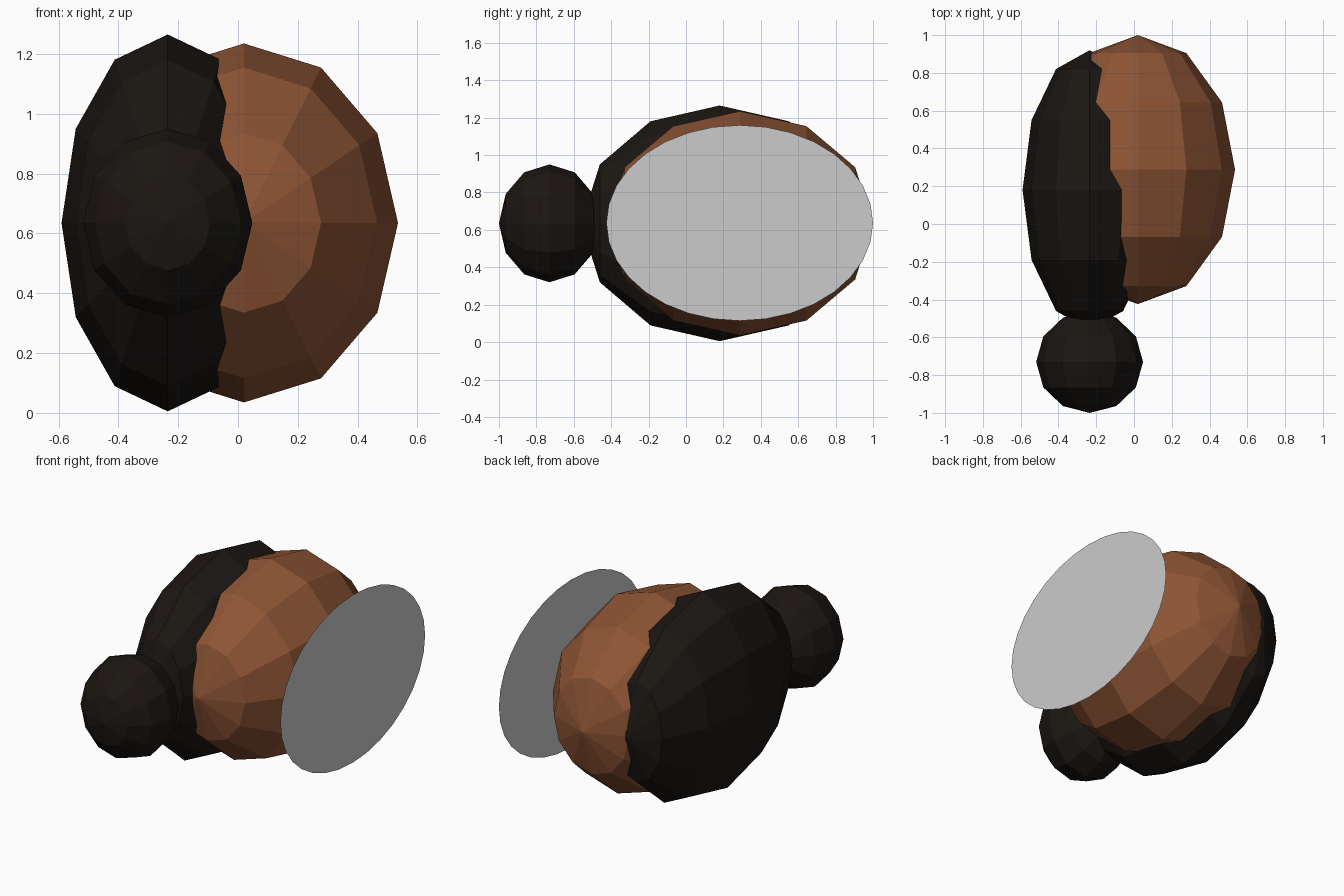
import bpy, bmesh, math
from mathutils import Matrix

if "Cube" in bpy.data.objects:
    bpy.data.objects.remove(bpy.data.objects["Cube"])


def material(name, rgb):
    mat = bpy.data.materials.new(name)
    mat.diffuse_color = (*rgb, 1)
    mat.use_nodes = True
    mat.node_tree.nodes["Principled BSDF"].inputs["Base Color"].default_value = mat.diffuse_color
    return mat


def add_object(name, bm, mat=None):
    mesh = bpy.data.meshes.new(name)
    bm.to_mesh(mesh)
    bm.free()
    if mat:
        mesh.materials.append(mat)
    obj = bpy.data.objects.new(name, mesh)
    bpy.context.collection.objects.link(obj)
    return obj


def ellipsoid(name, centre, radii, mat):
    # Low-poly sphere with its poles along y
    bm = bmesh.new()
    bmesh.ops.create_uvsphere(bm, u_segments=12, v_segments=6, radius=1)
    turn = Matrix.Rotation(math.radians(90), 4, 'X')
    bm.transform(Matrix.Translation(centre) @ Matrix.Diagonal((*radii, 1)) @ turn)
    return add_object(name, bm, mat)


brown = material("brown", (0.27, 0.09, 0.035))
black = material("near_black", (0.011, 0.008, 0.006))

# Body, overlapping shell and small round head
ellipsoid("body", (0.02, 0.288, 0.635), (0.515, 0.712, 0.60), brown)
ellipsoid("shell", (-0.235, 0.18, 0.635), (0.355, 0.74, 0.63), black)
ellipsoid("head", (-0.235, -0.73, 0.635), (0.283, 0.27, 0.315), black)

# Flat oval plate beside the body, facing +x
bm = bmesh.new()
bmesh.ops.create_circle(bm, cap_ends=True, segments=32, radius=1)
turn = Matrix.Rotation(math.radians(90), 4, 'Y')
bm.transform(Matrix.Translation((0.59, 0.287, 0.637)) @ Matrix.Diagonal((1, 0.713, 0.523, 1)) @ turn)
add_object("oval_plate", bm)
